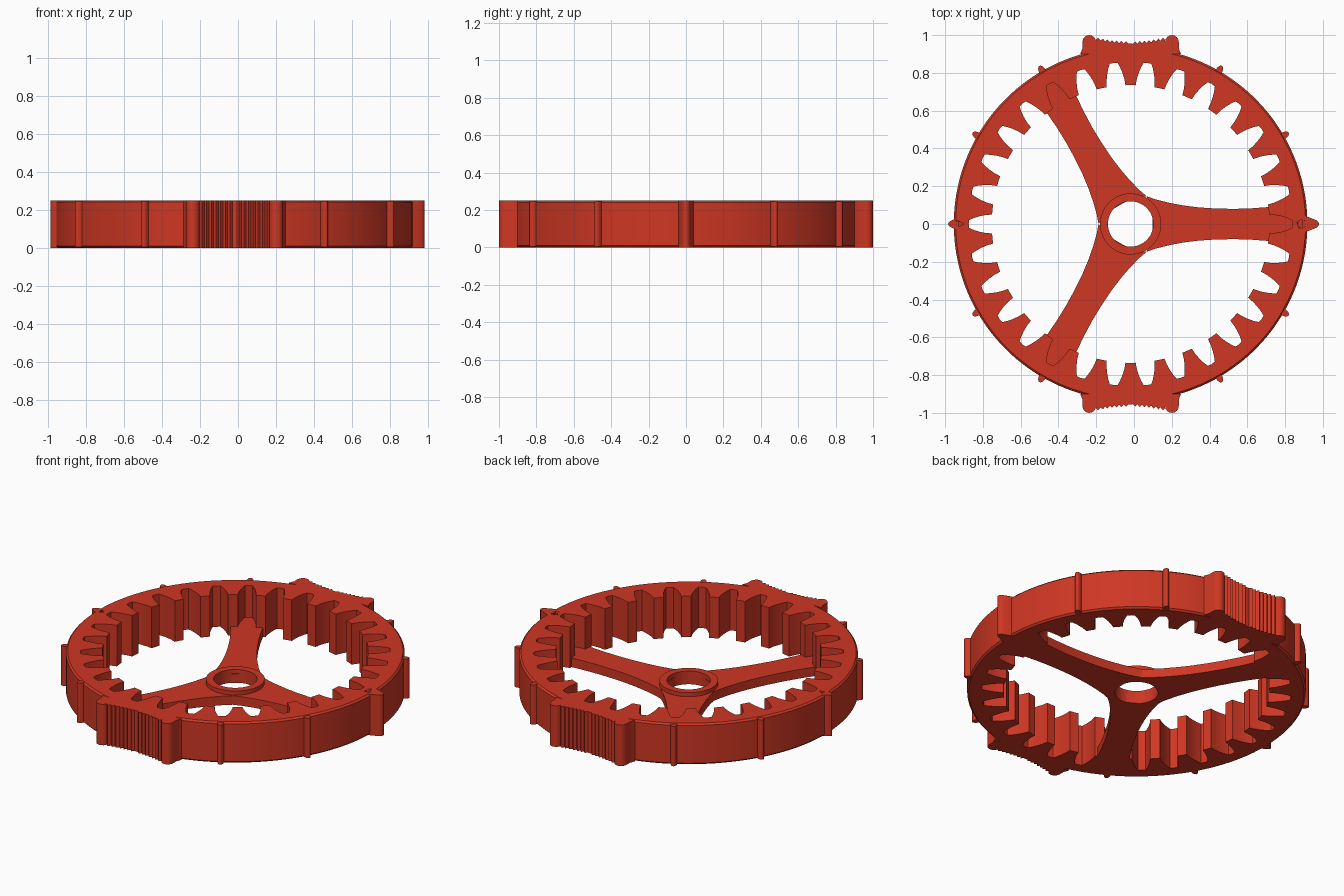
import bpy, bmesh, math
from mathutils import Matrix, Vector

if "Cube" in bpy.data.objects:
    bpy.data.objects.remove(bpy.data.objects["Cube"])

CX = -0.018          # ring axis in x
H = 0.25             # ring height
R = 0.936            # ring outer radius
TEETH = 30

red = bpy.data.materials.new("red plastic")
red.diffuse_color = (0.62, 0.038, 0.017, 1)
red.use_nodes = True
red.node_tree.nodes["Principled BSDF"].inputs["Base Color"].default_value = red.diffuse_color


def finish(name, bm, angle=0.0, smooth=30):
    """Turn a bmesh into an object, turned about the ring axis."""
    bmesh.ops.recalc_face_normals(bm, faces=bm.faces[:])
    bm.transform(Matrix.Translation((CX, 0, 0)) @ Matrix.Rotation(angle, 4, 'Z'))
    me = bpy.data.meshes.new(name)
    bm.to_mesh(me)
    bm.free()
    me.materials.append(red)
    ob = bpy.data.objects.new(name, me)
    bpy.context.collection.objects.link(ob)
    bpy.ops.object.select_all(action='DESELECT')
    ob.select_set(True)
    bpy.context.view_layer.objects.active = ob
    bpy.ops.object.shade_smooth_by_angle(angle=math.radians(smooth))
    return ob


def prism(name, pts, z0, z1, angle=0.0, smooth=30):
    """Extrude a flat outline from z0 to z1."""
    bm = bmesh.new()
    face = bm.faces.new([bm.verts.new((x, y, z0)) for x, y in pts])
    ext = bmesh.ops.extrude_face_region(bm, geom=[face])
    top = [v for v in ext["geom"] if isinstance(v, bmesh.types.BMVert)]
    bmesh.ops.translate(bm, verts=top, vec=(0, 0, z1 - z0))
    return finish(name, bm, angle, smooth)


def loft(name, sections, smooth=30):
    """Bridge closed loops of equal length into a closed ring."""
    bm = bmesh.new()
    loops = [[bm.verts.new(p) for p in s] for s in sections]
    n = len(loops[0])
    for a, b in zip(loops, loops[1:] + loops[:1]):
        for i in range(n):
            j = (i + 1) % n
            bm.faces.new((a[i], a[j], b[j], b[i]))
    return finish(name, bm, 0, smooth)


def mirrored(half):
    """Outline from one edge given as (along, half width)."""
    return [(x, -y) for x, y in half] + [(x, y) for x, y in reversed(half) if y > 0]


# Gear ring: tooth gaps as (radius, half width), repeated round the circle
gap = [(0.735, 0.050), (0.768, 0.0475), (0.80, 0.041), (0.83, 0.032), (0.855, 0.021)]
inner = []
for t in range(TEETH):
    c = t * math.tau / TEETH
    inner += [(r, c - w / r) for r, w in gap] + [(0.857, c)]
    inner += [(r, c + w / r) for r, w in reversed(gap)]
    inner.append((0.735, c + math.pi / TEETH))


def circle(r, z):
    return [(r * math.cos(a), r * math.sin(a), z) for _, a in inner]


def gear(z):
    return [(r * math.cos(a), r * math.sin(a), z) for r, a in inner]


c = 0.01
ring = loft("gear_ring", [gear(0), circle(R - c, 0), circle(R, c),
                          circle(R, H - c), circle(R - c, H), gear(H)])

# Index marks sunk into the top of the ring: round dimple and small arrow
dimple = [(0.908 + 0.022 * math.cos(i * math.tau / 20),
           0.022 * math.sin(i * math.tau / 20)) for i in range(20)]
arrow = [(0.922, -0.02), (0.922, 0.02), (0.882, 0)]
for pts, ang in ((dimple, 0), (arrow, math.pi)):
    cutter = prism("mark_cutter", pts, H - 0.02, H + 0.05, ang)
    cutter.hide_render = True
    mod = ring.modifiers.new("mark", 'BOOLEAN')
    mod.operation = 'DIFFERENCE'
    mod.object = cutter
    mod.solver = 'EXACT'
    bpy.context.view_layer.objects.active = ring
    bpy.ops.object.modifier_apply(modifier=mod.name)
    bpy.data.objects.remove(cutter)

# Three waisted spokes on the bottom
edge = [(0.085, 0.147), (0.13, 0.131), (0.20, 0.113), (0.28, 0.098), (0.36, 0.088),
        (0.45, 0.082), (0.55, 0.080), (0.64, 0.083), (0.72, 0.089), (0.80, 0.098),
        (0.87, 0.110)]
for k in range(3):
    hub_side = [(0.115, 0.055)]      # stays outside the bore
    prism("spoke", mirrored(hub_side + edge), 0, 0.055, k * math.tau / 3)

# Hub with a through bore


def plain(r, z, n=64):
    return [(r * math.cos(i * math.tau / n), r * math.sin(i * math.tau / n), z)
            for i in range(n)]


loft("hub", [plain(0.12, 0), plain(0.162, 0), plain(0.162, 0.08), plain(0.12, 0.08)])

# Grips at back and front: two rounded lugs with a serrated hollow between
HALF, LUG = 0.255, 0.036
side = [(0.90, HALF + 0.012), (0.93, HALF)]
for i in range(9):
    a = math.pi * i / 8
    side.append((1.0 - LUG + LUG * math.sin(a), HALF - LUG + LUG * math.cos(a)))
N = 15
span = HALF - 2 * LUG
for i in range(N):
    for f, dip in ((0.0, 0.013), (0.5, 0.0)):
        y = span * (1 - 2 * (i + f) / N)
        side.append((0.967 + 0.022 * (y / span) ** 2 - dip, y))
side_half = [p for p in side if p[1] > 0.002]
centre = [(0.955, 0.0)]
foot = [(0.90, 0.0)]
grip = foot + side_half + centre + [(x, -y) for x, y in reversed(side_half)]
for ang in (math.pi / 2, -math.pi / 2):
    prism("grip", grip, 0.0, H, ang)

# Small ridges every thirty degrees
ridge = mirrored([(0.92, 0.019), (0.945, 0.017), (0.957, 0.013), (0.964, 0.007), (0.967, 0)])
for k in range(12):
    if k not in (0, 3, 6, 9):
        prism("ridge", ridge, 0.004, H - 0.004, k * math.pi / 6, 50)

# Large pointer on the right, smaller one on the left
pointer = mirrored([(0.91, 0.046), (0.938, 0.038), (0.965, 0.027), (0.985, 0.019),
                    (0.995, 0.010), (0.998, 0)])
prism("pointer", pointer, 0.0, H, 0, 50)
small = mirrored([(0.91, 0.034), (0.938, 0.024), (0.956, 0.014), (0.964, 0.007), (0.967, 0)])
prism("rear_pointer", small, 0.0, H, math.pi, 50)
